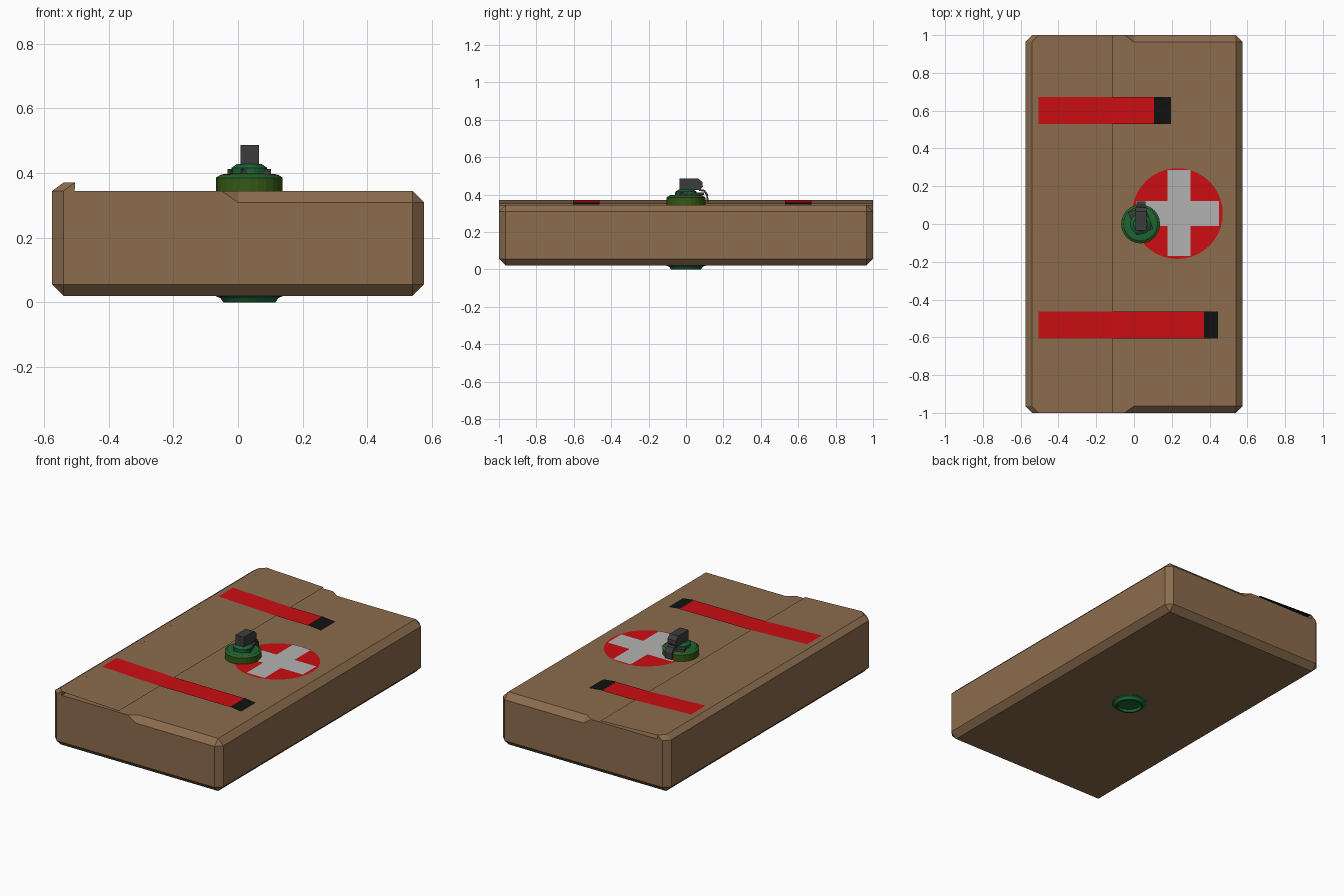
import bpy, bmesh, math
from mathutils import Matrix

if "Cube" in bpy.data.objects:
    bpy.data.objects.remove(bpy.data.objects["Cube"])


def mat(name, r, g, b):
    m = bpy.data.materials.new(name)
    m.diffuse_color = (r, g, b, 1)
    m.use_nodes = True
    m.node_tree.nodes["Principled BSDF"].inputs["Base Color"].default_value = m.diffuse_color
    return m


BROWN = mat("brown", 0.26, 0.15, 0.075)
RED = mat("red", 0.6, 0.004, 0.006)
BLACK = mat("black", 0.006, 0.006, 0.006)
WHITE = mat("pale_grey", 0.45, 0.45, 0.45)
GREEN = mat("green", 0.012, 0.13, 0.035)
OLIVE = mat("olive", 0.035, 0.1, 0.008)
STEEL = mat("dark_metal", 0.045, 0.045, 0.045)


def add(name, verts, faces, material):
    me = bpy.data.meshes.new(name)
    me.from_pydata(verts, [], faces)
    bm = bmesh.new()
    bm.from_mesh(me)
    if len(faces) > 1:
        bmesh.ops.recalc_face_normals(bm, faces=bm.faces)
    bm.to_mesh(me)
    bm.free()
    me.materials.append(material)
    ob = bpy.data.objects.new(name, me)
    bpy.context.collection.objects.link(ob)
    return ob


def loft(name, low, high, material):
    n = len(low)
    faces = [tuple(range(n))[::-1], tuple(range(n, 2 * n))]
    faces += [(i, (i + 1) % n, n + (i + 1) % n, n + i) for i in range(n)]
    return add(name, low + high, faces, material)


def strip(name, path, y0, y1, material):
    # flat ribbon following an x-z path
    v = [(x, y, z) for x, z in path for y in (y0, y1)]
    f = [(2 * i, 2 * i + 2, 2 * i + 3, 2 * i + 1) for i in range(len(path) - 1)]
    return add(name, v, f, material)


def lathe(name, profile, cx, cy, n, material):
    v = [(cx + r * math.cos(2 * math.pi * i / n), cy + r * math.sin(2 * math.pi * i / n), z)
         for r, z in profile for i in range(n)]
    f = [(k * n + i, k * n + (i + 1) % n, (k + 1) * n + (i + 1) % n, (k + 1) * n + i)
         for k in range(len(profile) - 1) for i in range(n)]
    f += [tuple(range(n))[::-1], tuple(range((len(profile) - 1) * n, len(profile) * n))]
    return add(name, v, f, material)


# main case: chamfered box, top chamfer only on the uncovered right half
bm = bmesh.new()
bmesh.ops.create_cube(bm, size=1, matrix=Matrix.Translation((0, 0, 0.1825)) @ Matrix.Diagonal((1.15, 2, 0.325, 1)))
bmesh.ops.bisect_plane(bm, geom=bm.verts[:] + bm.edges[:] + bm.faces[:], plane_co=(0, 0, 0), plane_no=(1, 0, 0))


def is_chamfered(e):
    c = (e.verts[0].co + e.verts[1].co) / 2
    if e.calc_face_angle(0) < 0.5:
        return False
    return c.z < 0.3 or c.x > 0.1


bmesh.ops.bevel(bm, geom=[e for e in bm.edges if is_chamfered(e)], offset=0.036,
                offset_type='OFFSET', segments=1, affect='EDGES')
me = bpy.data.meshes.new("case_body")
bm.to_mesh(me)
bm.free()
me.materials.append(BROWN)
bpy.context.collection.objects.link(bpy.data.objects.new("case_body", me))

# hinge ridge along the left edge
low = [(-0.575, -0.964), (-0.54, -1), (-0.505, -1), (-0.505, 1), (-0.54, 1), (-0.575, 0.964)]
high = [(-0.54, -0.964), (-0.505, -1), (-0.503, -1), (-0.503, 1), (-0.505, 1), (-0.54, 0.964)]
loft("hinge_ridge", [(x, y, 0.344) for x, y in low], [(x, y, 0.37) for x, y in high], BROWN)

# thin lid flap with dark underside
strip("lid_flap", [(-0.505, 0.37), (-0.115, 0.354)], -1, 1, BROWN)
strip("lid_underside", [(-0.115, 0.353), (-0.505, 0.369)], -1, 1, BLACK)

# closing straps with black tips
for name, y0, tip, end in (("rear", 0.53, 0.105, 0.195), ("front", -0.605, 0.37, 0.445)):
    strip(name + "_strap", [(-0.505, 0.372), (-0.115, 0.357), (tip, 0.356)], y0, y0 + 0.142, RED)
    strip(name + "_strap_tip", [(tip, 0.358), (end, 0.348)], y0, y0 + 0.142, BLACK)

# round patch with pale cross
CX, CY = 0.23, 0.055
add("patch_disc", [(CX + 0.24 * math.cos(i * math.pi / 20), CY + 0.24 * math.sin(i * math.pi / 20), 0.348)
                   for i in range(40)], [tuple(range(40))], RED)
strip("cross_upright", [(0.178, 0.351), (0.3, 0.351)], -0.17, 0.285, WHITE)
strip("cross_left_arm", [(0.01, 0.351), (0.178, 0.351)], -0.01, 0.122, WHITE)
strip("cross_right_arm", [(0.3, 0.351), (0.45, 0.351)], -0.01, 0.122, WHITE)

# canister set through the case
X = 0.035
lathe("canister_top", [(0.103, 0.33), (0.103, 0.385), (0.09, 0.394)], X, 0, 24, OLIVE)
lathe("canister_cap", [(0.103, 0.386), (0.085, 0.396), (0.055, 0.398), (0.055, 0.416), (0.038, 0.428)],
      X, 0, 24, GREEN)
lathe("canister_base", [(0.103, 0.03), (0.103, 0.019), (0.09, 0.014), (0.08, 0.0), (0.07, 0.0), (0.066, 0.016)],
      X, 0, 24, GREEN)

# rotated trigger plate
a = math.radians(20)
sq = [(X + 0.0 + sx * 0.048 * math.cos(a) - sy * 0.065 * math.sin(a),
       0.018 + sx * 0.048 * math.sin(a) + sy * 0.065 * math.cos(a))
      for sx, sy in ((-1, -1), (1, -1), (1, 1), (-1, 1))]
loft("trigger_plate", [(x, y, 0.397) for x, y in sq], [(x, y, 0.412) for x, y in sq], STEEL)

# fuse head and bent safety lever (y-z profiles)
head = [(-0.035, 0.425), (0.075, 0.425), (0.09, 0.44), (0.088, 0.465), (0.065, 0.487), (-0.035, 0.487)]
loft("fuse_head", [(0.007, y, z) for y, z in head], [(0.065, y, z) for y, z in head], STEEL)
lever = [(0.07, 0.43), (0.1, 0.425), (0.118, 0.4), (0.12, 0.36), (0.112, 0.36), (0.108, 0.395), (0.095, 0.415), (0.07, 0.42)]
loft("safety_lever", [(0.013, y, z) for y, z in lever], [(0.06, y, z) for y, z in lever], STEEL)
